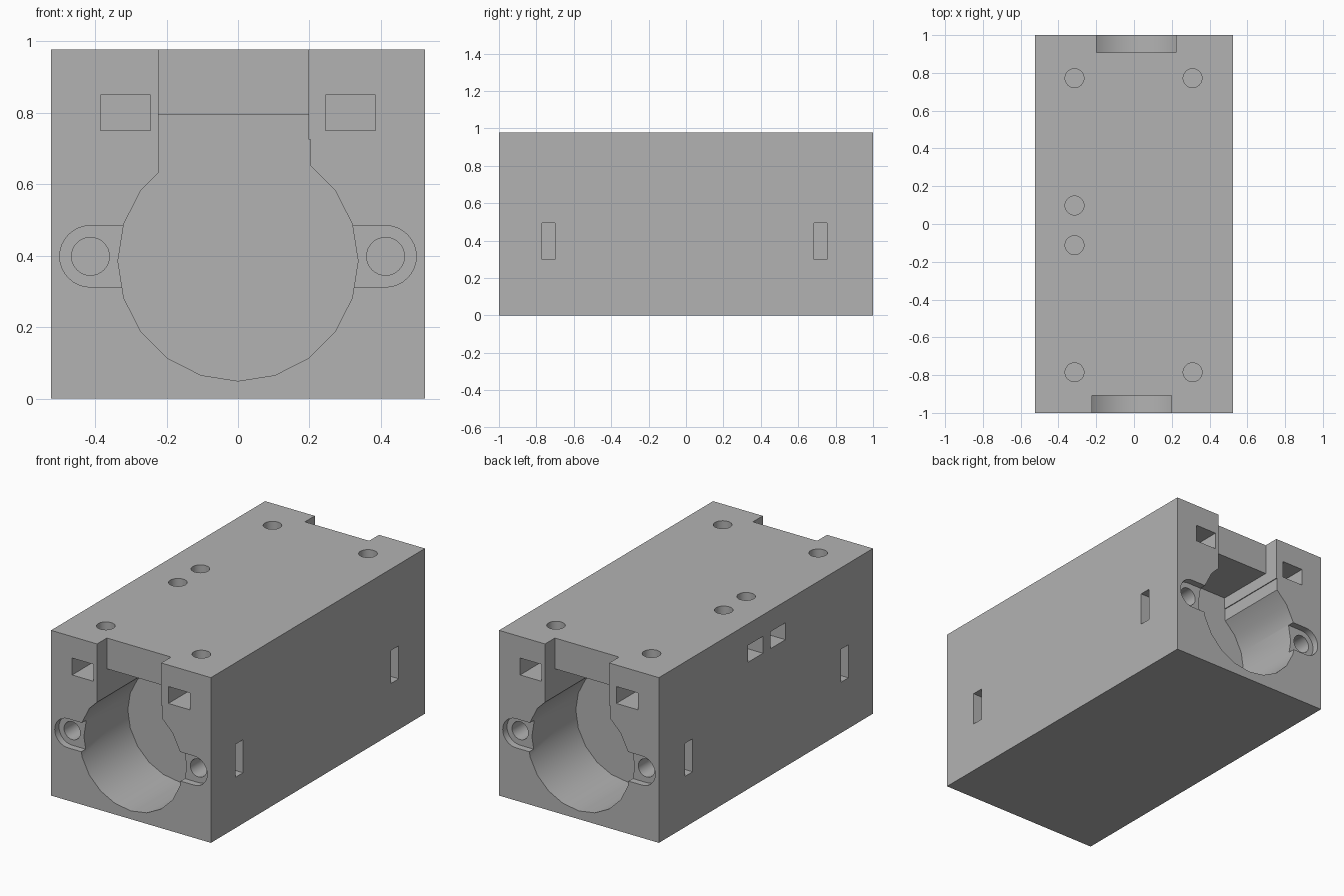
import bpy, bmesh
from math import pi, sin, cos
from mathutils import Matrix

old = bpy.data.objects.get("Cube")
if old:
    bpy.data.objects.remove(old, do_unlink=True)

W, L, H = 0.523, 1.0, 0.977      # half width, half length, height
POCKET = 0.45                    # depth of each end bore


def make(name, bm):
    bmesh.ops.recalc_face_normals(bm, faces=bm.faces)
    mesh = bpy.data.meshes.new(name)
    bm.to_mesh(mesh)
    bm.free()
    obj = bpy.data.objects.new(name, mesh)
    bpy.context.collection.objects.link(obj)
    return obj


def box(name, x, y, z):
    bm = bmesh.new()
    bmesh.ops.create_cube(bm, size=1)
    for v in bm.verts:
        for i, (a, b) in enumerate((x, y, z)):
            v.co[i] = (a + b) / 2 + v.co[i] * (b - a)
    return make(name, bm)


def prism(name, profile, y0, y1):
    """Extrude an (x, z) outline along y."""
    bm = bmesh.new()
    face = bm.faces.new([bm.verts.new((x, y0, z)) for x, z in profile])
    res = bmesh.ops.extrude_face_region(bm, geom=[face])
    for v in res["geom"]:
        if isinstance(v, bmesh.types.BMVert):
            v.co.y = y1
    return make(name, bm)


def circle(cx, cz, r, n):
    return [(cx + r * cos(2 * pi * i / n), cz + r * sin(2 * pi * i / n)) for i in range(n)]


def top_hole(x, y):
    bm = bmesh.new()
    bmesh.ops.create_cone(bm, cap_ends=True, segments=32, radius1=0.05, radius2=0.05,
                          depth=0.4, matrix=Matrix.Translation((x, y, 0.85)))
    return make("top_hole_cutter", bm)


def cut(target, cutter, turned=False):
    if turned:
        cutter.data.transform(Matrix.Rotation(pi, 4, "Z"))
    cutter.hide_render = True
    mod = target.modifiers.new("cut", "BOOLEAN")
    mod.operation, mod.solver, mod.object = "DIFFERENCE", "EXACT", cutter
    bpy.context.view_layer.objects.active = target
    bpy.ops.object.modifier_apply(modifier=mod.name)
    bpy.data.objects.remove(cutter, do_unlink=True)


body = box("housing_block", (-W, W), (-L, L), (0, H))

# Both ends are alike, turned half way round the vertical axis
for turned in (False, True):
    back = -L + POCKET
    # Round bore, open top notch and stepped slot behind it
    cut(body, prism("bore_cutter", circle(0, 0.385, 0.336, 20), -1.1, back), turned)
    cut(body, box("notch_cutter", (-0.222, 0.198), (-1.1, -0.908), (0.6, 1.1)), turned)
    cut(body, box("slot_cutter", (-0.222, 0.198), (-1.0, back), (0.61, 0.795)), turned)
    cut(body, box("step_cutter", (-0.1, 0.203), (-1.1, back), (0.59, 0.725)), turned)

    for s in (-1, 1):
        # Ear recess with a rounded outer end, and its screw hole
        cx, r = 0.413, 0.086
        arc = [(s * (cx + r * cos(a)), 0.398 + r * sin(a))
               for a in (-pi / 2 + pi * i / 16 for i in range(17))]
        ear = [(s * 0.25, 0.398 - r)] + arc + [(s * 0.25, 0.398 + r)]
        cut(body, prism("ear_cutter", ear, -1.1, -0.96), turned)
        cut(body, prism("ear_hole_cutter", circle(s * cx, 0.398, 0.053, 32), -1.1, -0.6), turned)
        # Nut slot through the end face
        cut(body, box("end_slot_cutter", sorted((s * 0.245, s * 0.385)), (-1.1, -0.71),
                      (0.75, 0.85)), turned)

# Tall nut slots in both long sides
for s in (-1, 1):
    for y in (-0.735, 0.72):
        cut(body, box("side_slot_cutter", sorted((s * 0.345, s * 0.7)),
                      (y - 0.035, y + 0.035), (0.3, 0.495)))

# Screw holes in the top, and the two middle nut slots on one side
for y in (-0.785, 0.772):
    for x in (-0.315, 0.31):
        cut(body, top_hole(x, y))
for y in (-0.112, 0.098):
    cut(body, top_hole(-0.315, y))
    cut(body, box("middle_slot_cutter", (-0.7, -0.245), (y - 0.07, y + 0.07), (0.75, 0.85)))

# Plain grey finish
grey = bpy.data.materials.new("plain_grey")
grey.use_nodes = True
colour = (0.45, 0.45, 0.45, 1)
grey.diffuse_color = colour
grey.node_tree.nodes["Principled BSDF"].inputs["Base Color"].default_value = colour
body.data.materials.clear()
body.data.materials.append(grey)

bpy.ops.object.select_all(action="DESELECT")
body.select_set(True)
bpy.context.view_layer.objects.active = body
bpy.ops.object.shade_smooth_by_angle(angle=pi / 6)
